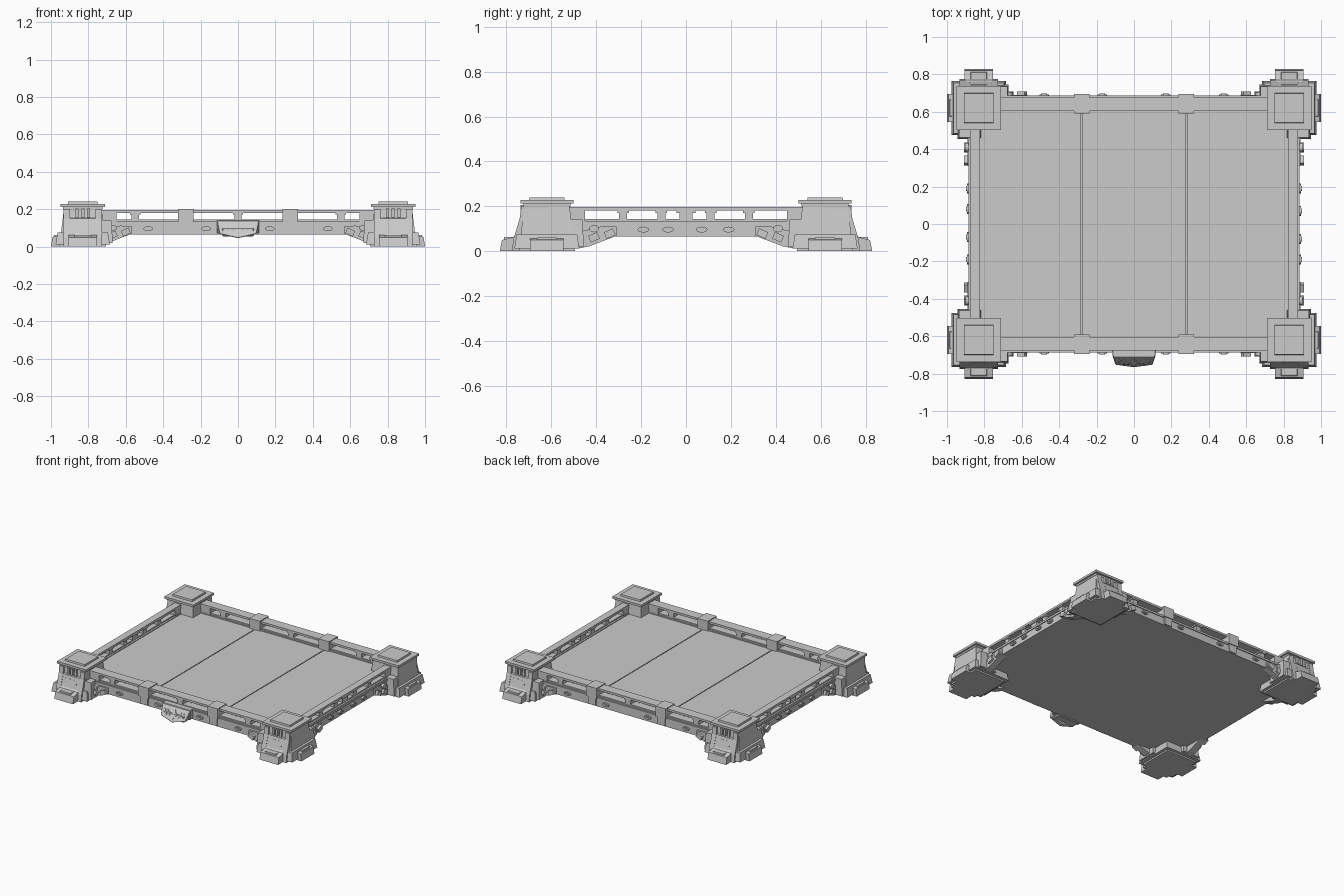
import bpy, bmesh, math
from mathutils import Matrix, Vector

cube = bpy.data.objects.get("Cube")
if cube:
    bpy.data.objects.remove(cube, do_unlink=True)

grey = bpy.data.materials.new("stone_grey")
grey.use_nodes = True
GREY = (0.6, 0.6, 0.6, 1)
grey.diffuse_color = GREY
grey.node_tree.nodes["Principled BSDF"].inputs["Base Color"].default_value = GREY


def finish(name, bm, bevel=0):
    bmesh.ops.recalc_face_normals(bm, faces=bm.faces[:])
    mesh = bpy.data.meshes.new(name)
    bm.to_mesh(mesh)
    bm.free()
    mesh.materials.append(grey)
    ob = bpy.data.objects.new(name, mesh)
    bpy.context.collection.objects.link(ob)
    if bevel:
        mod = ob.modifiers.new("bevel", 'BEVEL')
        mod.width, mod.segments = bevel, 1
    return ob


def box(bm, x0, x1, y0, y1, z0, z1, taper=1.0, m=Matrix()):
    """Box whose top is scaled by taper about its own centre."""
    cx, cy = (x0 + x1) / 2, (y0 + y1) / 2
    hx, hy = (x1 - x0) / 2, (y1 - y0) / 2
    rings = []
    for z, s in ((z0, 1), (z1, taper)):
        rings.append([bm.verts.new(m @ Vector((cx + a * hx * s, cy + b * hy * s, z)))
                      for a, b in ((-1, -1), (1, -1), (1, 1), (-1, 1))])
    lo, hi = rings
    bm.faces.new(lo)
    bm.faces.new(hi)
    for i in range(4):
        j = (i + 1) % 4
        bm.faces.new((lo[i], lo[j], hi[j], hi[i]))


def extrude(bm, points, depth, m=Matrix()):
    """Prism from a profile in local XZ, centred on local Y."""
    a = [bm.verts.new(m @ Vector((x, -depth / 2, z))) for x, z in points]
    b = [bm.verts.new(m @ Vector((x, depth / 2, z))) for x, z in points]
    bm.faces.new(a)
    bm.faces.new(b)
    for i in range(len(a)):
        j = (i + 1) % len(a)
        bm.faces.new((a[i], a[j], b[j], b[i]))


def oval(bm, m, rx, rz, depth):
    extrude(bm, [(rx * math.cos(k * math.pi / 6), rz * math.sin(k * math.pi / 6))
                 for k in range(12)], depth, m)


def turn(angle, loc=(0, 0, 0)):
    return Matrix.Translation(loc) @ Matrix.Rotation(math.radians(angle), 4, 'Z')


CX, CY = 0.83, 0.62

# Corner tower, drawn about its own centre with outer faces on +x and +y
BUTTRESS = [(0, 0), (0.21, 0), (0.20, 0.05), (0.15, 0.062), (0.14, 0.075),
            (0.118, 0.15), (0.105, 0.155), (0.10, 0.205), (0, 0.205)]
RIB = [(0, 0), (0.155, 0), (0.15, 0.05), (0.12, 0.15), (0.115, 0.2), (0, 0.2)]
SHIELD = [(-0.045, 0.13), (0.045, 0.13), (0.05, 0.075), (0, 0.055), (-0.05, 0.075)]


def tower(sx, sy):
    bm = bmesh.new()
    box(bm, -0.125, 0.125, -0.125, 0.125, 0, 0.21, 0.8)
    box(bm, -0.145, 0.145, -0.145, 0.145, 0.012, 0.075, 0.93)
    for k, angle in enumerate((0, 90)):
        m = turn(angle)
        shrink = Matrix.Scale(0.81, 4, (1, 0, 0)) if k == 0 else Matrix()
        side = m @ shrink
        extrude(bm, BUTTRESS, 0.15, side)
        for off in (-0.085, 0.085):
            extrude(bm, RIB, 0.035, side @ Matrix.Translation((0, off, 0)))
        for off in (-0.03, 0, 0.03):
            box(bm, 0.09, 0.118, off - 0.008, off + 0.008, 0.155, 0.205, 1, side)
        # Shield panel leaning against the buttress
        lean = side @ Matrix.Translation((0.172, 0, 0)) @ Matrix.Rotation(
            math.radians(90), 4, 'Z')
        lean = lean @ Matrix.Translation((0, 0.045, 0)) @ Matrix.Shear('XZ', 4, (0, 0)) \
            @ Matrix(((1, 0, 0, 0), (0, 1, 0.3, -0.03), (0, 0, 1, 0), (0, 0, 0, 1)))
        extrude(bm, SHIELD, 0.014, lean)
        # Toe block at the foot
        box(bm, 0.14, 0.195, -0.05, 0.05, 0.03, 0.062, 0.85, side)
    # Inner shoulders that reach along each wall
    box(bm, -0.16, -0.08, -0.02, 0.125, 0.02, 0.14, 0.85)
    box(bm, -0.02, 0.115, -0.165, -0.08, 0.02, 0.14, 0.85)
    # Collar and stepped cap
    box(bm, -0.105, 0.105, -0.105, 0.105, 0.2, 0.214)
    box(bm, -0.118, 0.118, -0.118, 0.118, 0.212, 0.228)
    box(bm, -0.08, 0.08, -0.08, 0.08, 0.226, 0.24, 0.97)
    bm.transform(Matrix.Translation((sx * CX, sy * CY, 0)) @ Matrix.Diagonal((sx, sy, 1, 1)))
    names = {1: "back", -1: "front"}
    finish(names[sy] + ("_left" if sx > 0 else "_right") + "_tower", bm)


for sx in (-1, 1):
    for sy in (-1, 1):
        tower(sx, sy)

# Deck: under plate and three floor panels with narrow seams
bm = bmesh.new()
box(bm, -0.87, 0.87, -0.67, 0.67, 0.065, 0.12)
finish("deck_base", bm)
bm = bmesh.new()
for x0, x1 in ((-0.84, -0.284), (-0.278, 0.278), (0.284, 0.84)):
    box(bm, x0, x1, -0.63, 0.63, 0.115, 0.13)
finish("deck_panels", bm)


def wall(name, angle, dist, half, width, posts, rivets, brace_end):
    """Wall along local x whose outer face lies at local y = -dist."""
    m = turn(angle)
    inner = -dist + width
    bm = bmesh.new()
    box(bm, -half, half, -dist, inner, 0.065, 0.135)
    box(bm, -half, half, -dist - 0.006, -dist + 0.01, 0.118, 0.132)
    box(bm, -half, half, -dist + 0.012, inner - 0.012, 0.134, 0.144)
    finish(name + "_beam", bm).matrix_world = m

    # Top rail on posts, with clamp blocks
    bm = bmesh.new()
    box(bm, -half, half, -dist + 0.004, inner - 0.004, 0.181, 0.196)
    for x, w in posts:
        box(bm, x - w, x + w, -dist + 0.012, inner - 0.012, 0.134, 0.185)
        box(bm, x - w * 1.4, x + w * 1.4, -dist + 0.006, inner - 0.006, 0.171, 0.185)
    for s in (-1, 1):
        edge = sorted((s * (half - 0.11), s * half))
        box(bm, edge[0], edge[1], -dist + 0.004, inner - 0.004, 0.13, 0.19)
        if width > 0.07:
            c = s * 0.28
            box(bm, c - 0.042, c + 0.042, -dist - 0.014, inner + 0.008, 0.125, 0.202)
            box(bm, c - 0.03, c + 0.03, -dist - 0.008, inner - 0.01, 0.07, 0.13)
    finish(name + "_rail", bm).matrix_world = m

    # Oval studs on the beam
    bm = bmesh.new()
    for x in rivets:
        oval(bm, Matrix.Translation((x, -dist - 0.003, 0.096)), 0.026, 0.013, 0.018)
        oval(bm, Matrix.Translation((x, -dist - 0.008, 0.096)), 0.014, 0.007, 0.02)
    finish(name + "_studs", bm).matrix_world = m

    # Angled braces from the towers up to the beam
    bm = bmesh.new()
    e = brace_end
    arm = [(e, 0.068), (e, 0.11), (e + 0.06, 0.112), (e + 0.17, 0.085),
           (e + 0.17, 0.012), (e + 0.12, 0.022)]
    for s in (-1, 1):
        extrude(bm, [(s * x, z) for x, z in arm], 0.05,
                Matrix.Translation((0, -dist + 0.014, 0)))
        for off, z in ((0.03, 0.078), (0.1, 0.062)):
            block = Matrix.Translation((s * (e + off), -dist - 0.014, z)) \
                @ Matrix.Rotation(math.radians(s * 24), 4, 'Y')
            box(bm, -0.022, 0.022, -0.014, 0.014, -0.016, 0.016, 1, block)
        oval(bm, Matrix.Translation((s * (e + 0.1), -dist - 0.012, 0.1)), 0.022, 0.016, 0.02)
    finish(name + "_braces", bm).matrix_world = m


long_posts = [(x, 0.02) for x in (-0.55, 0, 0.55)]
side_posts = [(x, 0.018) for x in (-0.28, -0.11, 0.11, 0.28)] + [(0, 0.03)]
wall("front", 0, 0.68, 0.76, 0.08, long_posts, (-0.48, -0.17, 0.17, 0.48), 0.57)
wall("back", 180, 0.68, 0.76, 0.08, long_posts, (-0.48, -0.17, 0.17, 0.48), 0.57)
side_studs = (-0.19, -0.08, 0.07, 0.19)
wall("left", 90, 0.88, 0.56, 0.06, side_posts, side_studs, 0.31)
wall("right", -90, 0.88, 0.56, 0.06, side_posts, side_studs, 0.31)

# Front crest plate: face slopes outward toward the bottom
slope = Matrix(((1, 0, 0, 0), (0, 1, 0.6, -0.795), (0, 0, 1, 0), (0, 0, 0, 1)))
bm = bmesh.new()
outline = [(-0.115, 0.142), (0.115, 0.142), (0.1, 0.068), (0, 0.045), (-0.1, 0.068)]
extrude(bm, outline, 0.04, slope @ Matrix.Translation((0, 0.02, 0)))
box(bm, -0.112, 0.112, -0.715, -0.67, 0.07, 0.142)
box(bm, -0.085, 0.085, -0.745, -0.67, 0.055, 0.1)
finish("crest_plate", bm, 0.004)

# Plain raised ornament: centre diamond with two swept bars on each side
bm = bmesh.new()
extrude(bm, [(0, 0.125), (0.02, 0.095), (0, 0.06), (-0.02, 0.095)], 0.012, slope)
for s in (-1, 1):
    for x in (0.028, 0.052):
        bar = [(x, 0.08), (x + 0.022, 0.112), (x + 0.032, 0.112), (x + 0.012, 0.078)]
        extrude(bm, [(s * a, z) for a, z in bar], 0.012, slope)
finish("crest_ornament", bm)
